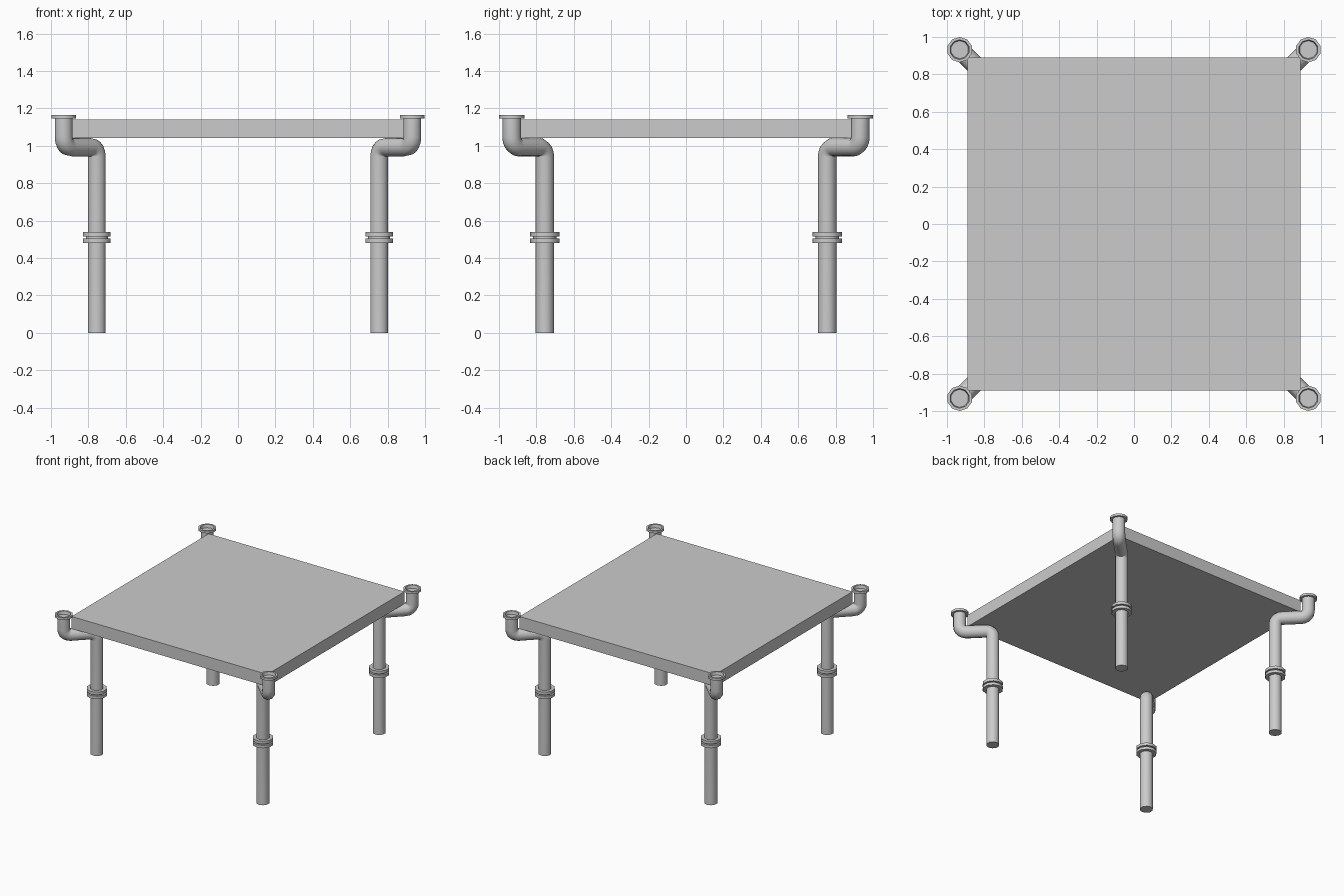
import bpy, bmesh, math
from mathutils import Vector

if "Cube" in bpy.data.objects:
    bpy.data.objects.remove(bpy.data.objects["Cube"])

SIDES = 10
OUT = Vector((1, 1, 0)).normalized()      # legs kick out along the diagonal
SIDE = Vector((-1, 1, 0)).normalized()
UP = Vector((0, 0, 1))
LEG = 0.755                               # leg centre in x and y
MOUTH = 0.932                             # pipe mouth centre in x and y
R = 0.05


def sweep(name, rings):
    """Closed skin through rings of (centre, tilt from vertical, radius), mirrored to four corners."""
    bm = bmesh.new()
    loops = []
    for c, tilt, r in rings:
        u = OUT * math.cos(tilt) - UP * math.sin(tilt)
        loops.append([bm.verts.new(c + r * (u * math.cos(a) + SIDE * math.sin(a)))
                      for a in (2 * math.pi * i / SIDES + math.pi / 4 for i in range(SIDES))])
    for a, b in zip(loops, loops[1:]):
        for i in range(SIDES):
            j = (i + 1) % SIDES
            bm.faces.new((a[i], a[j], b[j], b[i]))
    bm.faces.new(loops[0][::-1])
    bm.faces.new(loops[-1])
    bmesh.ops.recalc_face_normals(bm, faces=bm.faces)
    me = bpy.data.meshes.new(name)
    bm.to_mesh(me)
    bm.free()
    ob = bpy.data.objects.new(name, me)
    bpy.context.collection.objects.link(ob)
    mod = ob.modifiers.new("corners", 'MIRROR')
    mod.use_axis = (True, True, False)
    mod.use_mirror_merge = False
    bpy.context.view_layer.objects.active = ob
    ob.select_set(True)
    bpy.ops.object.shade_smooth_by_angle(angle=math.radians(40))
    ob.select_set(False)
    return ob


def upright(xy, profile):
    return [(Vector((xy, xy, z)), 0, r) for r, z in profile]


# Table top
bpy.ops.mesh.primitive_cube_add(size=1, location=(0, 0, 1.09))
top = bpy.context.object
top.name = "table_top"
top.scale = (1.78, 1.78, 0.10)

# Pipe legs: straight post, bend outward, bend back up, flared lip with a hollow mouth
bend, mid = 0.052, 0.993
lower = Vector((LEG, LEG, mid - bend)) + OUT * bend
upper = Vector((MOUTH, MOUTH, mid + bend)) - OUT * bend
angles = [math.pi / 2 * i / 5 for i in range(6)]
rings = upright(LEG, [(R, 0)])
rings += [(lower + bend * (UP * math.sin(a) - OUT * math.cos(a)), a, R) for a in angles]
rings += [(upper + bend * (OUT * math.sin(a) - UP * math.cos(a)), math.pi / 2 - a, R) for a in angles]
rings += upright(MOUTH, [(R, 1.146), (0.068, 1.146), (0.068, 1.165), (0.053, 1.165), (0.048, 1.14)])
sweep("pipe_legs", rings)

# Couplings: two discs with a groove between
sweep("leg_couplings", upright(LEG, [
    (0.045, 0.481), (0.078, 0.481), (0.078, 0.504), (0.062, 0.504),
    (0.062, 0.515), (0.078, 0.515), (0.078, 0.538), (0.045, 0.538)]))
